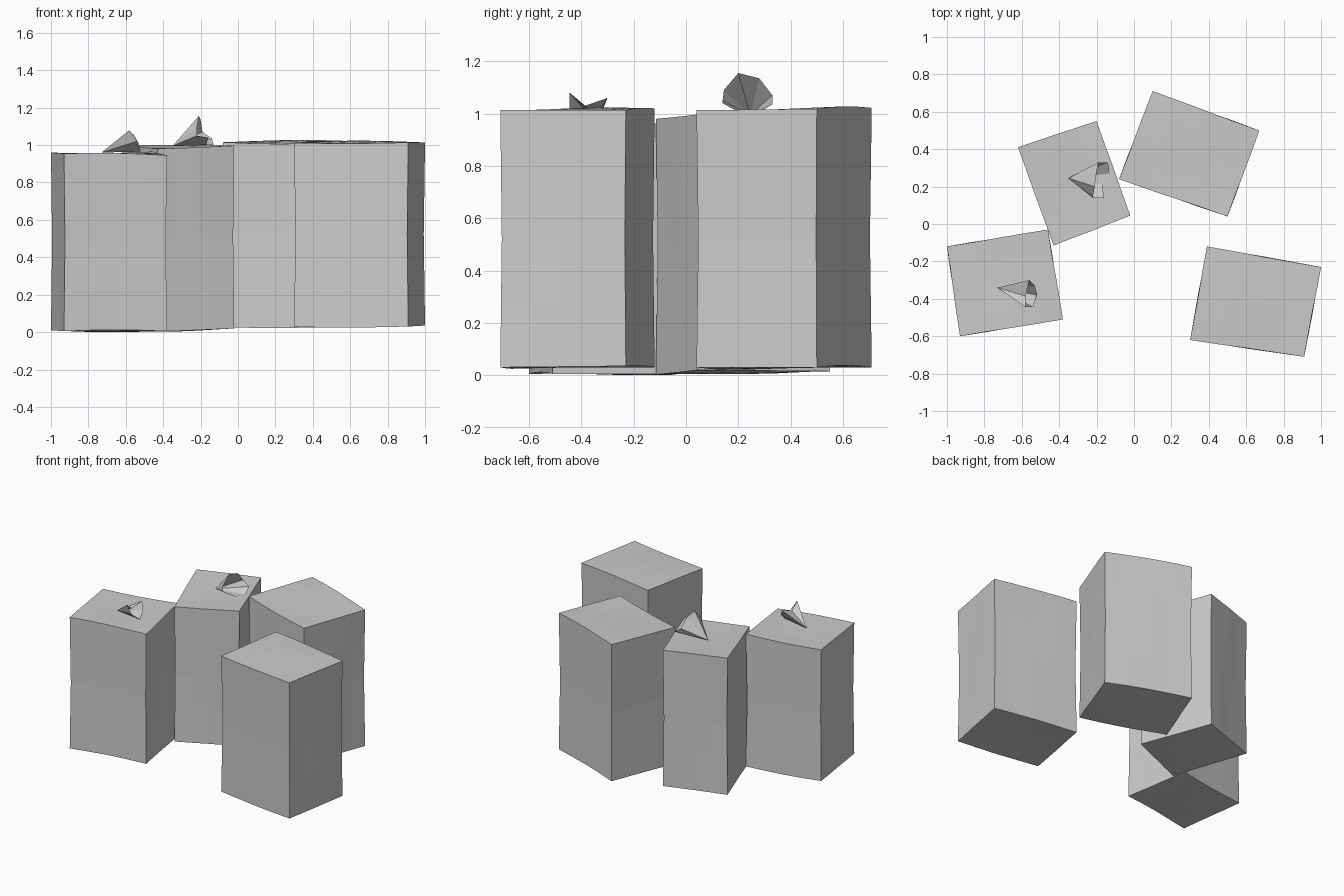
import bpy, bmesh, math
from mathutils import Vector

if "Cube" in bpy.data.objects:
    bpy.data.objects.remove(bpy.data.objects["Cube"])


def finish(bm, name):
    bmesh.ops.recalc_face_normals(bm, faces=bm.faces)
    mesh = bpy.data.meshes.new(name)
    bm.to_mesh(mesh)
    bm.free()
    obj = bpy.data.objects.new(name, mesh)
    bpy.context.collection.objects.link(obj)
    return obj


def pillar(name, corners, bottoms, tops, phase):
    """Rough stone block: subdivided cube stretched over four plan corners
    (front-left, front-right, back-right, back-left), with gently wavy sides."""
    bm = bmesh.new()
    bmesh.ops.create_cube(bm, size=1)
    bmesh.ops.subdivide_edges(bm, edges=bm.edges[:], cuts=3, use_grid_fill=True)
    c = [Vector(p) for p in corners]
    mid = sum(c, Vector((0, 0))) / 4
    for v in bm.verts:
        u, w, t = (k + 0.5 for k in v.co)
        wt = [(1 - u) * (1 - w), u * (1 - w), u * w, (1 - u) * w]
        p = sum((c[i] * wt[i] for i in range(4)), Vector((0, 0)))
        lo = sum(bottoms[i] * wt[i] for i in range(4))
        hi = sum(tops[i] * wt[i] for i in range(4))
        # the waist tucks in slightly, and each side bows a little
        tuck = 0.99 + 0.01 * math.cos(2 * math.pi * t)
        bow = 0.012 * math.sin(2 * math.pi * (u - w) + phase + 3 * t) * (u * (1 - u) + w * (1 - w)) * 2
        p = mid + (p - mid) * (tuck + bow)
        z = lo + (hi - lo) * t
        z += 0.008 * math.sin(math.pi * u) * math.cos(math.pi * w + phase)
        v.co = (p.x, p.y, max(z, 0))
    return finish(bm, name)


def shell(name, tip, rim):
    """Open faceted cone lying on its side."""
    bm = bmesh.new()
    apex = bm.verts.new(tip)
    ring = [bm.verts.new(p) for p in rim]
    for a, b in zip(ring, ring[1:] + ring[:1]):
        bm.faces.new((apex, a, b))
    return finish(bm, name)


# Four standing blocks
pillar("front_left_block", [(-0.93, -0.60), (-0.38, -0.51), (-0.46, -0.03), (-1.0, -0.12)],
       [0.005, 0.005, 0.005, 0.01], [0.955, 0.945, 0.965, 0.96], 0.5)
pillar("middle_block", [(-0.43, -0.115), (-0.02, 0.045), (-0.20, 0.55), (-0.62, 0.41)],
       [0.003, 0.02, 0.015, 0.01], [0.98, 0.997, 1.0, 1.0], 1.7)
pillar("back_right_block", [(-0.08, 0.24), (0.50, 0.04), (0.67, 0.50), (0.10, 0.71)],
       [0.028, 0.03, 0.03, 0.03], [1.015, 1.013, 1.018, 1.022], 2.9)
pillar("front_right_block", [(0.30, -0.62), (0.91, -0.71), (1.0, -0.23), (0.39, -0.12)],
       [0.028, 0.03, 0.035, 0.03], [1.012, 1.014, 1.014, 1.02], 4.1)

# Open cones resting on two of the blocks
shell("large_cone", (-0.35, 0.245, 0.995),
      [(-0.22, 0.14, 1.05), (-0.22, 0.145, 1.09), (-0.21, 0.20, 1.155), (-0.20, 0.28, 1.135),
       (-0.19, 0.33, 1.07), (-0.14, 0.33, 1.035), (-0.13, 0.27, 1.0), (-0.17, 0.21, 1.0),
       (-0.16, 0.14, 1.04)])
shell("small_cone", (-0.73, -0.34, 0.96),
      [(-0.58, -0.445, 1.08), (-0.58, -0.385, 1.03), (-0.56, -0.30, 1.06),
       (-0.53, -0.33, 1.01), (-0.52, -0.38, 0.965), (-0.54, -0.445, 1.02)])
